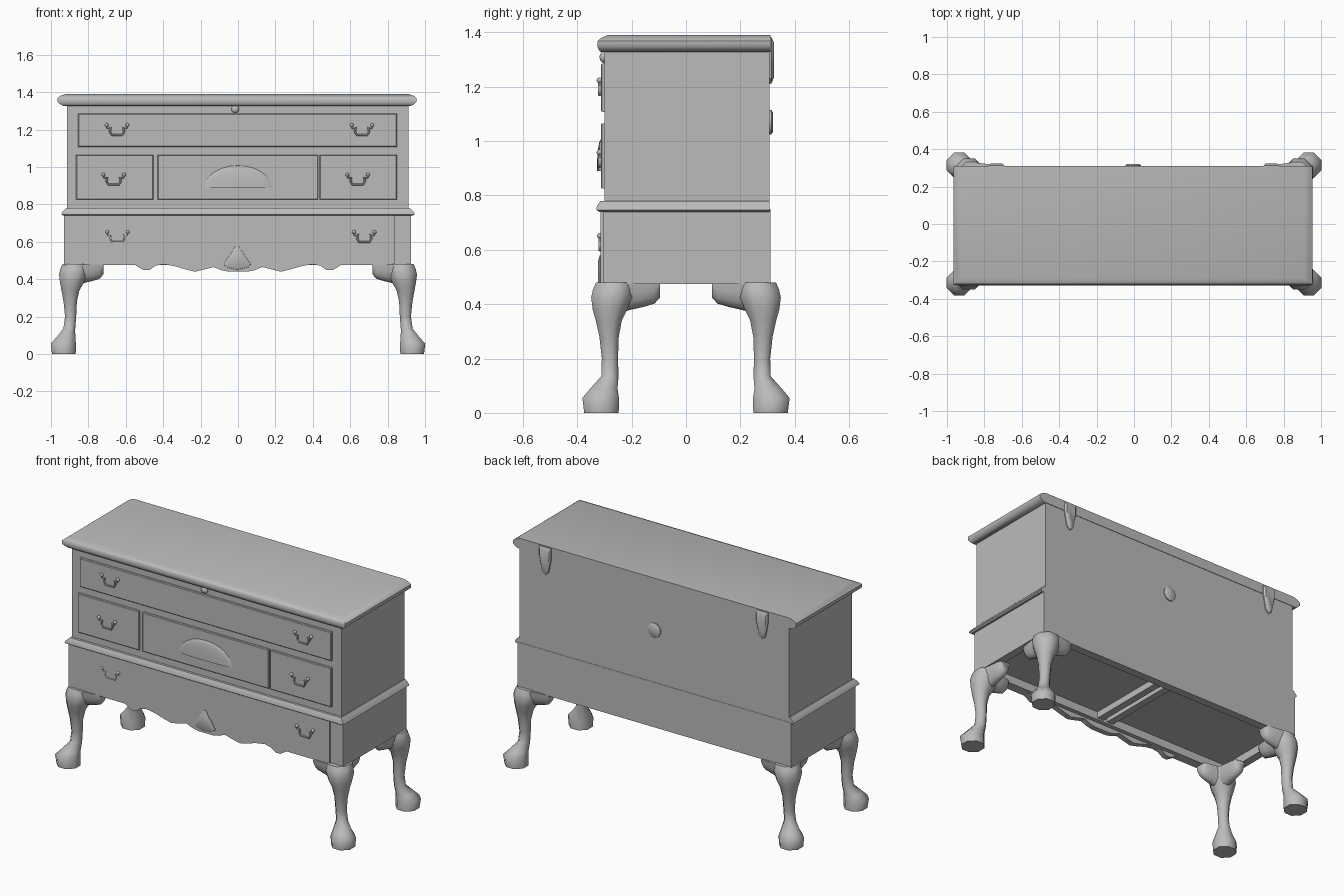
import bpy
import bmesh
from math import sin, cos, pi, radians
from mathutils import Vector

if "Cube" in bpy.data.objects:
    bpy.data.objects.remove(bpy.data.objects["Cube"])

wood = bpy.data.materials.new("plain grey")
wood.use_nodes = True
GREY = (0.5, 0.5, 0.5, 1)
wood.diffuse_color = GREY
wood.node_tree.nodes["Principled BSDF"].inputs["Base Color"].default_value = GREY


def finish(name, bm, angle=35):
    bmesh.ops.recalc_face_normals(bm, faces=bm.faces)
    mesh = bpy.data.meshes.new(name)
    bm.to_mesh(mesh)
    bm.free()
    mesh.materials.append(wood)
    ob = bpy.data.objects.new(name, mesh)
    bpy.context.collection.objects.link(ob)
    bpy.ops.object.select_all(action='DESELECT')
    ob.select_set(True)
    bpy.context.view_layer.objects.active = ob
    bpy.ops.object.shade_smooth_by_angle(angle=radians(angle))
    return ob


def add_loft(bm, rings):
    """Skin a list of closed rings and cap both ends."""
    loops = [[bm.verts.new(p) for p in ring] for ring in rings]
    n = len(loops[0])
    for a, b in zip(loops, loops[1:]):
        for i in range(n):
            j = (i + 1) % n
            bm.faces.new((a[i], a[j], b[j], b[i]))
    bm.faces.new(loops[0])
    bm.faces.new(loops[-1])


def loft(name, rings, angle=35):
    bm = bmesh.new()
    add_loft(bm, rings)
    return finish(name, bm, angle)


def rect(x0, x1, y0, y1, z):
    return [(x0, y0, z), (x1, y0, z), (x1, y1, z), (x0, y1, z)]


def box(name, x0, x1, y0, y1, z0, z1):
    return loft(name, [rect(x0, x1, y0, y1, z0), rect(x0, x1, y0, y1, z1)])


def plate(name, outline, layers):
    """Relief built from an x-z outline; layers are (y, scale about its middle)."""
    cx = sum(p[0] for p in outline) / len(outline)
    cz = sum(p[1] for p in outline) / len(outline)
    return loft(name, [[(cx + (x - cx) * s, y, cz + (z - cz) * s) for x, z in outline]
                       for y, s in layers])


def dome(name, loc, scale, cut_z=None):
    bm = bmesh.new()
    bmesh.ops.create_uvsphere(bm, u_segments=24, v_segments=12, radius=1)
    for v in bm.verts:
        v.co = Vector(a * b + c for a, b, c in zip(v.co, scale, loc))
    if cut_z is not None:
        cut = bmesh.ops.bisect_plane(bm, geom=bm.verts[:] + bm.edges[:] + bm.faces[:],
                                     plane_co=(0, 0, cut_z), plane_no=(0, 0, -1),
                                     clear_outer=True)
        rim = [e for e in cut["geom_cut"] if isinstance(e, bmesh.types.BMEdge)]
        bmesh.ops.holes_fill(bm, edges=rim)
    return finish(name, bm, 50)


# Upper case, rounded lid and waist moulding (all flush at the back)
BACK = 0.308
box("upper_case", -0.915, 0.912, -0.30, BACK, 0.76, 1.34)
lid = [(1.327, 0.93, 0.312), (1.335, 0.945, 0.32), (1.348, 0.96, 0.326), (1.368, 0.96, 0.326),
       (1.38, 0.945, 0.312), (1.39, 0.917, 0.288)]
loft("lid", [rect(-hx - 0.005, hx - 0.005, -fy, BACK + 0.003, z) for z, hx, fy in lid], 50)
waist = [(0.74, 0.936, 0.32), (0.747, 0.945, 0.33), (0.76, 0.94, 0.328), (0.78, 0.92, 0.315)]
loft("waist_moulding", [rect(-hx, hx, -fy, BACK, z) for z, hx, fy in waist])

# Lower case with a hollow underside
bm = bmesh.new()
add_loft(bm, [rect(-0.93, 0.925, -0.304, BACK + 0.002, z) for z in (0.475, 0.75)])
bottom = min(bm.faces, key=lambda f: f.calc_center_median().z)
bmesh.ops.recalc_face_normals(bm, faces=bm.faces)
bmesh.ops.inset_region(bm, faces=[bottom], thickness=0.05, use_even_offset=True)
hole = bmesh.ops.extrude_face_region(bm, geom=[bottom])
bmesh.ops.translate(bm, vec=(0, 0, 0.05),
                    verts=[v for v in hole["geom"] if isinstance(v, bmesh.types.BMVert)])
bmesh.ops.delete(bm, geom=[bottom], context='FACES_ONLY')
finish("lower_case", bm)
for side in (-1, 1):
    box("underside_rail", side * 0.035 - 0.022, side * 0.035 + 0.022, -0.26, 0.27, 0.485, 0.53)

# Lower front board with scalloped apron
half = [(0.05, 0.44), (0.09, 0.448), (0.13, 0.465), (0.18, 0.452), (0.23, 0.44), (0.28, 0.452),
        (0.34, 0.47), (0.40, 0.48), (0.44, 0.472), (0.475, 0.448), (0.505, 0.448), (0.55, 0.475)]
scallop = [(-x, z) for x, z in reversed(half)] + half
board = [(-0.931, 0.745), (-0.931, 0.475)] + scallop + [(0.84, 0.475), (0.84, 0.745)]
plate("apron_board", board, [(-0.28, 1), (-0.314, 1)])

# Carved shells
fan = [(-0.012, 0.582), (-0.035, 0.545), (-0.08, 0.48), (-0.065, 0.462), (-0.035, 0.455),
       (-0.005, 0.448), (0.025, 0.455), (0.055, 0.462), (0.07, 0.48), (0.025, 0.545),
       (0.002, 0.582)]
plate("apron_shell", fan, [(-0.31, 1), (-0.317, 0.97), (-0.323, 0.75)])
dome("drawer_shell", (0, -0.312, 0.89), (0.18, 0.016, 0.118), 0.89)

# Drawer fronts
for name, x0, x1, z0, z1 in (("top_drawer", -0.855, 0.85, 1.108, 1.285),
                             ("right_drawer", -0.865, -0.453, 0.825, 1.065),
                             ("middle_drawer", -0.43, 0.428, 0.825, 1.065),
                             ("left_drawer", 0.437, 0.85, 0.825, 1.065)):
    loft(name, [[(x0 + i, y, z0 + i), (x1 - i, y, z0 + i), (x1 - i, y, z1 - i), (x0 + i, y, z1 - i)]
                for y, i in ((-0.295, 0), (-0.309, 0), (-0.313, 0.004))], 20)

# Drop handles: a bent tube with a ball at each end
bend = [(-0.055, 0.025), (-0.05, 0.01), (-0.034, 0.012), (-0.038, -0.008), (-0.028, -0.026)]
bend += [(-x, z) for x, z in reversed(bend)]


def handle(cx, cz, y):
    bm = bmesh.new()
    rings = []
    for i, (x, z) in enumerate(bend):
        a, b = bend[max(i - 1, 0)], bend[min(i + 1, len(bend) - 1)]
        t = Vector((b[0] - a[0], 0, b[1] - a[1])).normalized()
        n = Vector((-t.z, 0, t.x))
        mid = Vector((cx + x, y, cz + z))
        rings.append([mid + (n * cos(k * pi / 3) + Vector((0, 1, 0)) * sin(k * pi / 3)) * 0.006
                      for k in range(6)])
    add_loft(bm, rings)
    finish("drawer_handle", bm, 60)
    for s in (-1, 1):
        dome("handle_ball", (cx + s * 0.055, y, cz + 0.027), (0.01, 0.011, 0.01))


for cx, cz, y in ((-0.647, 1.197, -0.318), (0.663, 1.197, -0.318), (-0.665, 0.932, -0.318),
                  (0.64, 0.932, -0.318), (-0.645, 0.625, -0.311), (0.675, 0.625, -0.316)):
    handle(cx, cz, y)
dome("lock_knob", (-0.015, -0.302, 1.309), (0.021, 0.016, 0.021))

# Back hinges and round button
for side in (-1, 1):
    cx = side * 0.735
    tongue = [(cx - 0.042, 1.385), (cx - 0.042, 1.33), (cx - 0.022, 1.23), (cx, 1.21),
              (cx + 0.022, 1.23), (cx + 0.042, 1.33), (cx + 0.042, 1.385)]
    plate("back_hinge", tongue, [(0.305, 1), (0.314, 0.98), (0.323, 0.75)])
button = [(-0.004 + 0.042 * cos(k * pi / 8), 1.07 + 0.045 * sin(k * pi / 8)) for k in range(16)]
plate("back_button", button, [(0.305, 1), (0.314, 1), (0.321, 0.75)])

# Curved legs: height, centre x, centre y, radius
leg = [(0, 0.931, 0.311, 0.066), (0.055, 0.934, 0.314, 0.07), (0.09, 0.92, 0.302, 0.052),
       (0.135, 0.902, 0.28, 0.033), (0.2, 0.895, 0.28, 0.031), (0.28, 0.897, 0.283, 0.037),
       (0.34, 0.896, 0.284, 0.05), (0.38, 0.888, 0.28, 0.066), (0.425, 0.882, 0.274, 0.078),
       (0.455, 0.876, 0.268, 0.077), (0.48, 0.87, 0.262, 0.072)]
# Knee brackets: distance from the knee, lowest height, half thickness
bracket = [(0, 0.365, 0.056), (0.05, 0.378, 0.052), (0.10, 0.39, 0.045), (0.14, 0.402, 0.04),
           (0.16, 0.425, 0.03)]


def bracket_ring(d, low, t, along_x, sx, sy, stretch):
    ring = []
    for k in range(9):
        a = pi + k * pi / 8
        off, z = t * cos(a), 0.478 + (0.478 - low) * sin(a)
        x, y = (0.88 - d * stretch, 0.275 + off) if along_x else (0.87 + off, 0.26 - d * stretch)
        ring.append((sx * x, sy * y, z))
    return ring


for sx in (-1, 1):
    for sy in (-1, 1):
        name = ("front" if sy < 0 else "back") + ("_left" if sx > 0 else "_right")
        bm = bmesh.new()
        add_loft(bm, [[(sx * (cx + r * cos(k * pi / 4 + pi / 8) * 1.04),
                        sy * (cy + r * sin(k * pi / 4 + pi / 8) * 1.04), z) for k in range(8)]
                      for z, cx, cy, r in leg])
        finish(name + "_leg", bm, 50)
        for along_x, stretch in ((True, 1.0), (False, 1.03)):
            loft(name + "_knee_bracket",
                 [bracket_ring(d, low, t, along_x, sx, sy, stretch) for d, low, t in bracket], 60)
